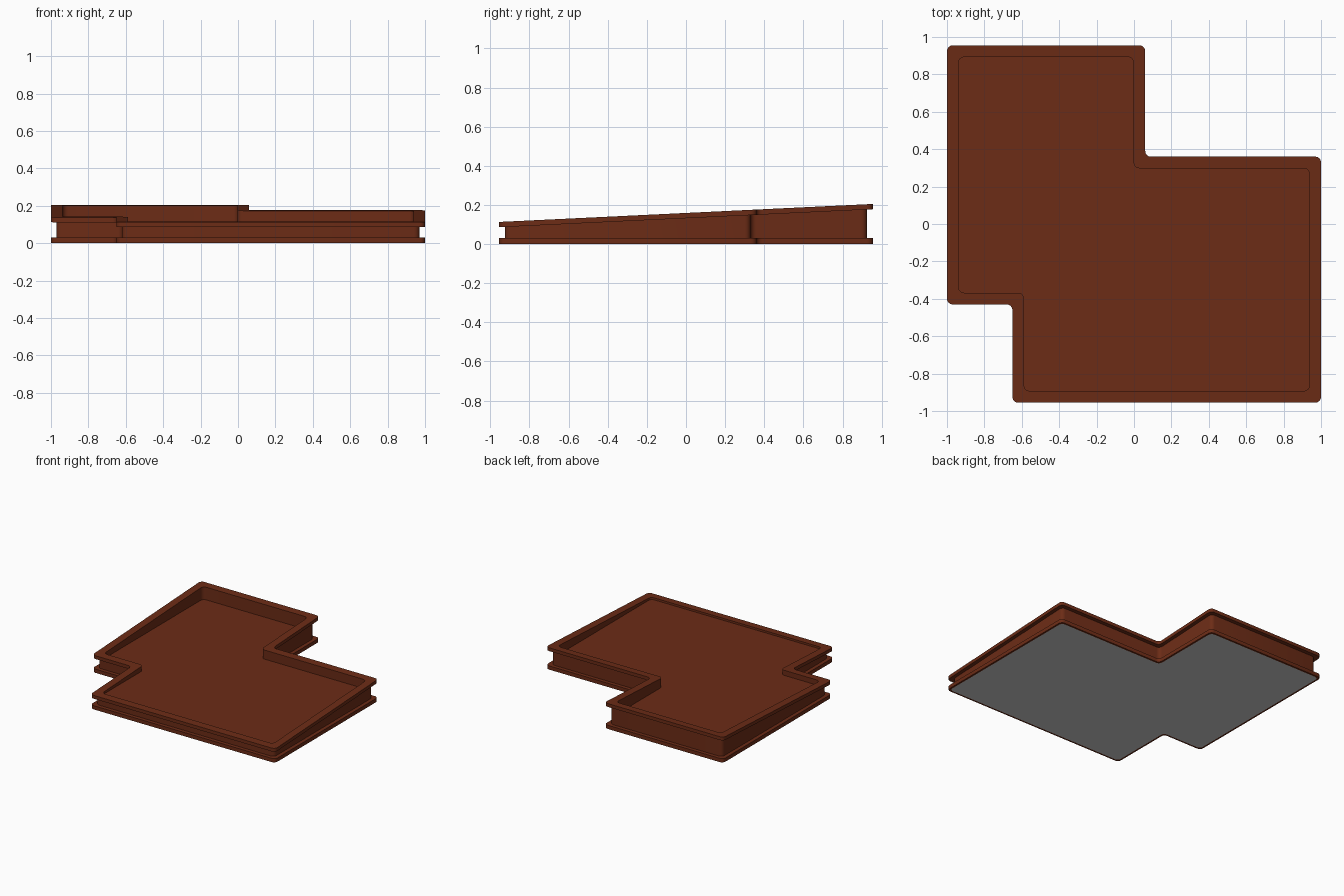
import bpy, bmesh, math
from mathutils import Vector

if "Cube" in bpy.data.objects:
    bpy.data.objects.remove(bpy.data.objects["Cube"])

CORNERS = [(-1, -0.43), (-0.65, -0.43), (-0.65, -0.955), (1, -0.955),
           (1, 0.36), (0.06, 0.36), (0.06, 0.955), (-1, 0.955)]
RADIUS, STEPS = 0.03, 4


def outline(inset):
    """Stepped plan, moved inward and with rounded corners."""
    pts = [Vector(c) for c in CORNERS]
    out = []
    for i, p in enumerate(pts):
        d0 = (p - pts[i - 1]).normalized()
        d1 = (pts[(i + 1) % len(pts)] - p).normalized()
        c = p + inset * Vector((-d0.y - d1.y, d0.x + d1.x))
        centre = c + RADIUS * (d1 - d0)
        for k in range(STEPS + 1):
            t = math.pi / 2 * k / STEPS
            out.append(centre + RADIUS * (math.sin(t) * d0 - math.cos(t) * d1))
    return out


def rim(y):
    """Height of the sloping rim."""
    return 0.159 + 0.0481 * y


def ring(bm, inset, z, sloped):
    return [bm.verts.new((p.x, p.y, z + (rim(p.y) if sloped else 0)))
            for p in outline(inset)]


def finish(bm, name, mat=None):
    me = bpy.data.meshes.new(name)
    bm.to_mesh(me)
    bm.free()
    ob = bpy.data.objects.new(name, me)
    bpy.context.collection.objects.link(ob)
    if mat:
        me.materials.append(mat)
    bpy.ops.object.select_all(action='DESELECT')
    ob.select_set(True)
    bpy.context.view_layer.objects.active = ob
    bpy.ops.object.shade_smooth_by_angle(angle=math.radians(30))


brown = bpy.data.materials.new("brown")
brown.diffuse_color = (0.15, 0.025, 0.008, 1)
brown.use_nodes = True
brown.node_tree.nodes["Principled BSDF"].inputs["Base Color"].default_value = brown.diffuse_color

# tray wall: bottom flange, recessed web, sloping top flange, inner wall, floor
PROFILE = [(0.015, 0, False), (0, 0, False), (0, 0.03, False), (0.03, 0.03, False),
           (0.03, -0.027, True), (0, -0.027, True), (0, 0, True),
           (0.062, 0, True), (0.062, 0.1, False)]
bm = bmesh.new()
rings = [ring(bm, *s) for s in PROFILE]
for a, b in zip(rings, rings[1:]):
    for j in range(len(a)):
        k = (j + 1) % len(a)
        bm.faces.new((a[j], a[k], b[k], b[j]))
bm.faces.new(rings[-1])
finish(bm, "tray", brown)

# grey underside
bm = bmesh.new()
bm.faces.new(ring(bm, 0.015, 0, False)[::-1])
finish(bm, "base_plate")
